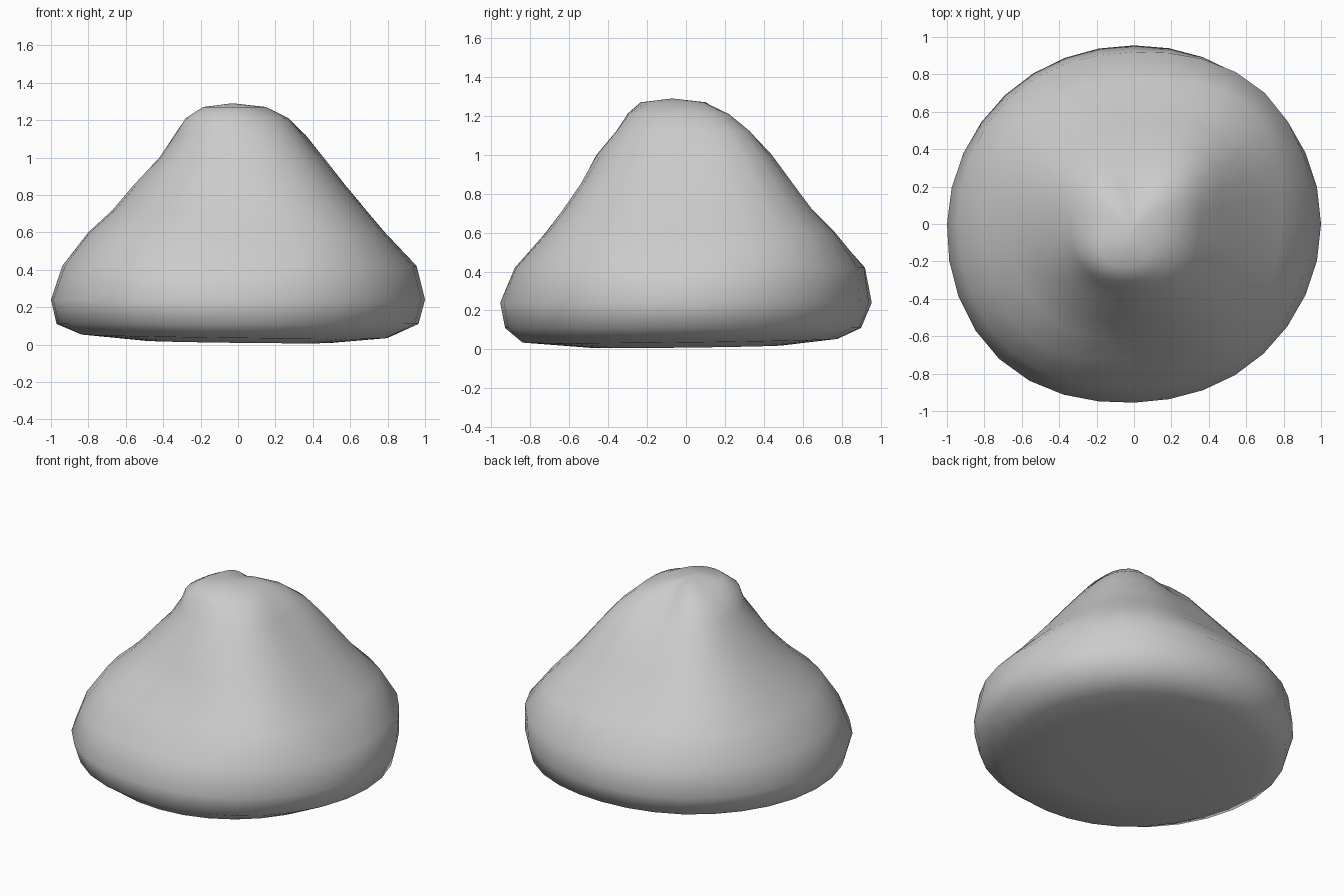
import bpy, bmesh, math

if "Cube" in bpy.data.objects:
    bpy.data.objects.remove(bpy.data.objects["Cube"])

SEG = 32

# Ring sections: height, then radii toward right, back-right, back, back-left,
# left, front-left, front, front-right
RINGS = [
    (0.015, (.50, .50, .50, .50, .50, .50, .50, .50)),
    (0.045, (.80, .79, .78, .79, .84, .86, .84, .82)),
    (0.11, (.965, .95, .90, .93, .97, .98, .93, .95)),
    (0.24, (1.0, .98, .955, .975, 1.0, 1.02, .955, .98)),
    (0.42, (.955, .99, .92, .95, .94, .95, .88, .95)),
    (0.60, (.78, .88, .76, .83, .80, .83, .72, .82)),
    (0.72, (.68, .76, .64, .72, .67, .68, .63, .71)),
    (0.85, (.57, .65, .54, .60, .56, .55, .54, .60)),
    (1.00, (.45, .53, .42, .46, .42, .44, .46, .48)),
    (1.12, (.35, .42, .29, .36, .34, .36, .36, .38)),
    (1.21, (.27, .29, .17, .25, .27, .33, .30, .30)),
    (1.27, (.15, .13, .07, .14, .16, .24, .23, .17)),
]


def radius(vals, i):
    """Smooth periodic interpolation between the eight directions."""
    t = i / SEG * 8
    k = int(t)
    f = t - k
    a, b, c, d = (vals[(k + j) % 8] for j in (-1, 0, 1, 2))
    return b + f / 2 * (c - a + f * (2*a - 5*b + 4*c - d + f * (3*(b - c) + d - a)))


bm = bmesh.new()
loops = []
for z, vals in RINGS:
    loop = []
    for i in range(SEG):
        a = 2 * math.pi * i / SEG
        r = radius(vals, i)
        x, y = r * math.cos(a), r * math.sin(a)
        # underside tips slightly toward the front right
        tilt = 0.012 * (y - x) if z < 0.1 else 0
        loop.append(bm.verts.new((x, y, z + tilt)))
    loops.append(loop)

# Sides
for lo, hi in zip(loops, loops[1:]):
    for i in range(SEG):
        j = (i + 1) % SEG
        bm.faces.new((lo[i], lo[j], hi[j], hi[i]))

# Peak and underside
peak = bm.verts.new((-.03, -.07, 1.29))
base = bm.verts.new((0, 0, .012))
for i in range(SEG):
    j = (i + 1) % SEG
    bm.faces.new((loops[-1][i], loops[-1][j], peak))
    bm.faces.new((loops[0][j], loops[0][i], base))

bmesh.ops.recalc_face_normals(bm, faces=bm.faces)
for f in bm.faces:
    f.smooth = True
mesh = bpy.data.meshes.new("rock_mound")
bm.to_mesh(mesh)
bm.free()
bpy.context.collection.objects.link(bpy.data.objects.new("rock_mound", mesh))
